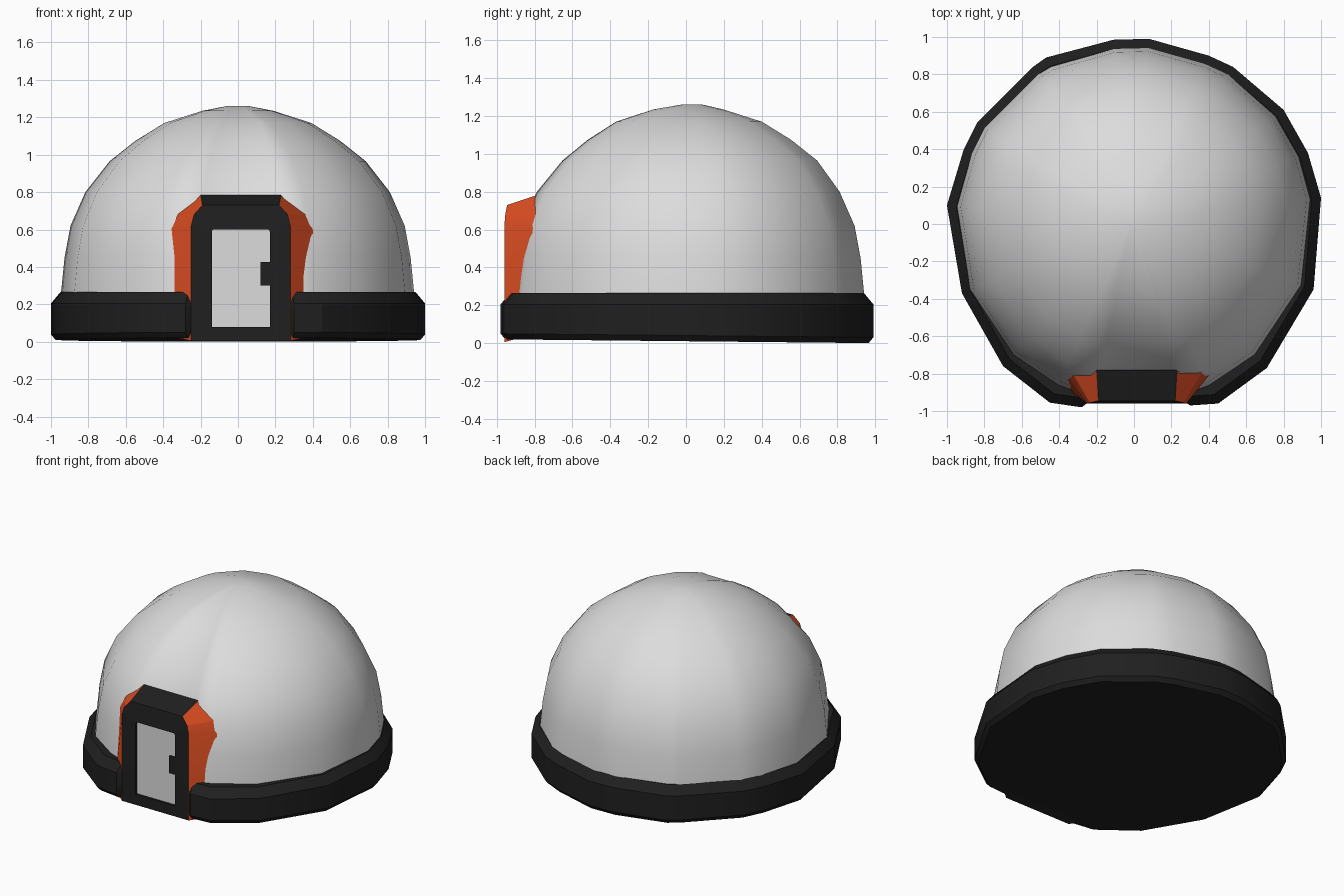
import bpy, bmesh, math

if "Cube" in bpy.data.objects:
    bpy.data.objects.remove(bpy.data.objects["Cube"])


def material(name, rgb):
    m = bpy.data.materials.new(name)
    m.diffuse_color = (*rgb, 1)
    m.use_nodes = True
    m.node_tree.nodes["Principled BSDF"].inputs["Base Color"].default_value = m.diffuse_color
    return m


WHITE = material("shell white", (0.72, 0.72, 0.72))
BLACK = material("rubber black", (0.014, 0.014, 0.014))
ORANGE = material("trim orange", (0.72, 0.075, 0.016))


def finish(bm, name, mats, angle):
    bmesh.ops.recalc_face_normals(bm, faces=bm.faces)
    me = bpy.data.meshes.new(name)
    bm.to_mesh(me)
    bm.free()
    ob = bpy.data.objects.new(name, me)
    bpy.context.collection.objects.link(ob)
    for m in mats:
        me.materials.append(m)
    bpy.ops.object.select_all(action='DESELECT')
    ob.select_set(True)
    bpy.context.view_layer.objects.active = ob
    bpy.ops.object.shade_smooth_by_angle(angle=math.radians(angle))
    return ob


def loft(name, rings, mat, angle):
    """Skin closed rings of equal length and cap both ends."""
    bm = bmesh.new()
    vs = [[bm.verts.new(p) for p in r] for r in rings]
    n = len(rings[0])
    for a, b in zip(vs, vs[1:]):
        for i in range(n):
            j = (i + 1) % n
            bm.faces.new((a[i], a[j], b[j], b[i]))
    bm.faces.new(vs[0][::-1])
    bm.faces.new(vs[-1])
    return finish(bm, name, [mat], angle)


# Irregular footprint, counter-clockwise from the front left door jamb
FOOT = [(-0.22, -0.935), (0.25, -0.935), (0.30, -0.97), (0.45, -0.96), (0.71, -0.77),
        (0.96, -0.35), (1.0, 0.14), (0.93, 0.38), (0.80, 0.61), (0.53, 0.84),
        (0.40, 0.90), (0.08, 0.99), (-0.11, 0.985), (-0.47, 0.89), (-0.54, 0.84),
        (-0.84, 0.54), (-0.91, 0.40), (-1.0, 0.10), (-0.92, -0.37), (-0.70, -0.76),
        (-0.45, -0.955), (-0.28, -0.98)]

# Base ring: slightly tilted bottom, bevelled top
base = []
for s, z in ((0.975, 0.0), (1.0, 0.03), (1.0, 0.205), (0.95, 0.265)):
    base.append([(x * s, y * s, z + (0.01 - 0.01 * y if z < 0.1 else 0)) for x, y in FOOT])
loft("base_ring", base, BLACK, 30)

# Dome: rounder version of the footprint, shrinking towards the crown
dome = []
for s, z, dy in ((0.955, 0.2, 0), (0.95, 0.27, 0), (0.932, 0.45, 0), (0.90, 0.62, 0.0),
                 (0.82, 0.80, 0.0), (0.69, 0.965, 0.01), (0.55, 1.075, 0.01),
                 (0.395, 1.17, 0.01), (0.19, 1.235, 0.01), (0.06, 1.26, 0.03)):
    ring = []
    for x, y in FOOT:
        k = s * min(1.0, 1.0 / math.hypot(x, y))
        ring.append((x * k, y * k + dy, z))
    dome.append(ring)
loft("dome_shell", dome, WHITE, 60)

# Door frame: chains of (half width, y, z) mirrored about the door centre
CX = 0.015


def arch(side):
    return [(CX - w, y, z) for w, y, z in side] + [(CX + w, y, z) for w, y, z in side[::-1]]


back = arch([(0.385, -0.87, 0.03), (0.385, -0.81, 0.60), (0.345, -0.795, 0.68), (0.215, -0.78, 0.785)])
front = arch([(0.265, -0.96, 0.005), (0.265, -0.96, 0.62), (0.25, -0.955, 0.68), (0.205, -0.945, 0.73)])
hole = arch([(0.155, -0.96, 0.08), (0.155, -0.96, 0.59), (0.152, -0.96, 0.597), (0.145, -0.96, 0.60)])
inner = [(x, -0.935, z) for x, y, z in hole]
bm = bmesh.new()
chains = [[bm.verts.new(p) for p in c] for c in (back, front, hole, inner)]
n = len(front)
for row, (a, b) in enumerate(zip(chains, chains[1:])):
    for i in range(n):
        j = (i + 1) % n
        f = bm.faces.new((a[i], a[j], b[j], b[i]))
        # slanted cheeks are orange, lintel, jambs and sill are black
        f.material_index = 1 if row == 0 and i not in (3, n - 1) else 0
finish(bm, "door_frame", [BLACK, ORANGE], 25)


def box(name, x0, x1, y0, y1, z0, z1, mat):
    loft(name, [[(x0, y0, z), (x1, y0, z), (x1, y1, z), (x0, y1, z)] for z in (z0, z1)], mat, 30)


# Door panel and its handle plate
box("door_panel", -0.145, 0.175, -0.944, -0.93, 0.075, 0.605, WHITE)
box("door_handle", 0.12, 0.172, -0.953, -0.944, 0.30, 0.425, BLACK)
